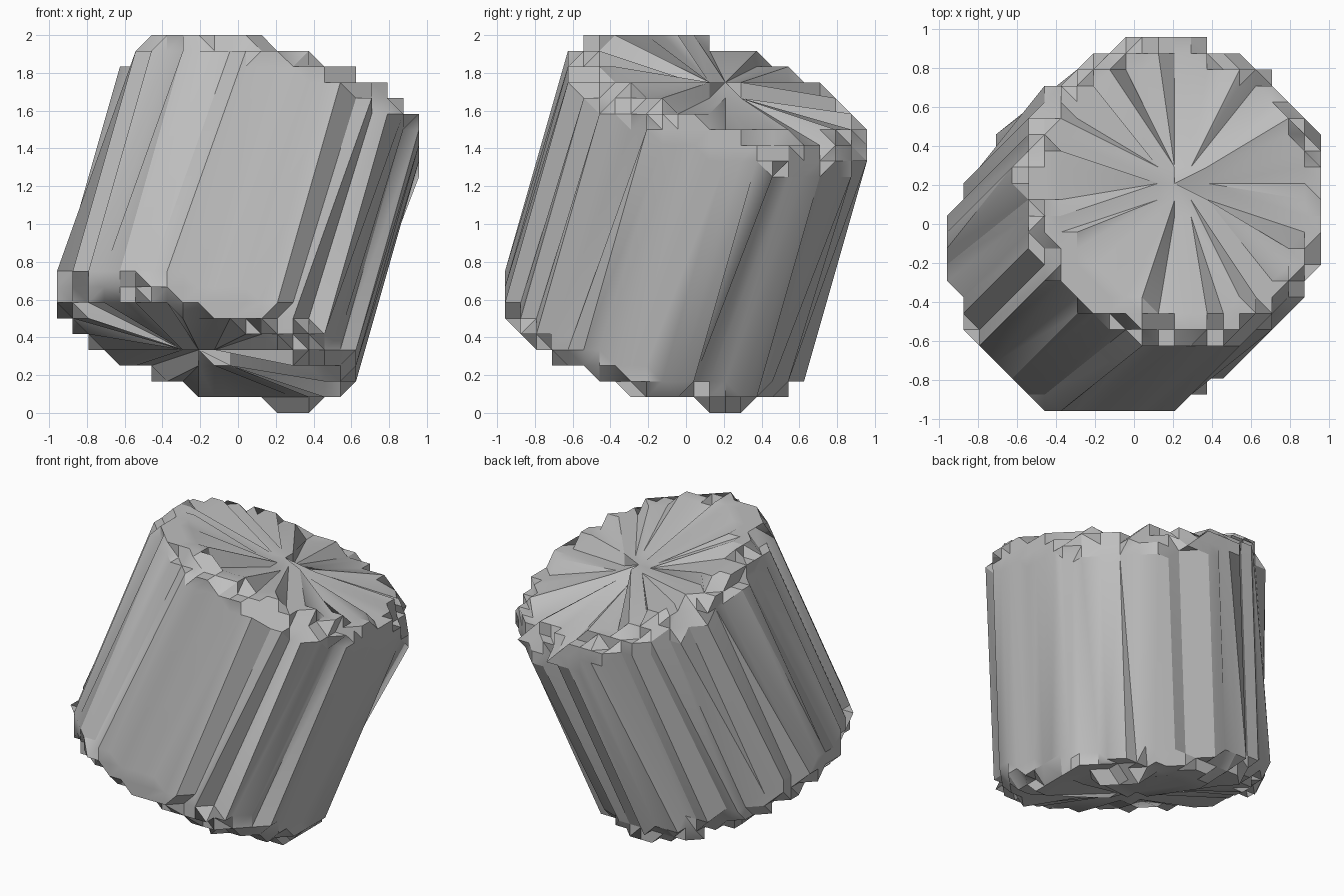
import bpy, bmesh, math
from mathutils import Vector

cube = bpy.data.objects.get("Cube")
if cube:
    bpy.data.objects.remove(cube, do_unlink=True)

SEGMENTS = 64
RADIUS, HALF, BEVEL, HUB = 0.825, 0.77, 0.15, 0.13
CELLS = 12                                  # grid cells per unit
AXIS = Vector((0.31, 0.31, 1)).normalized()
CENTRE = Vector((0.025, -0.02, 0.02))

# Half profile (radius, height): rounded rim, hub ring, cap centre
STEPS = 4
upper = [(RADIUS - BEVEL + BEVEL * math.cos(a), HALF - BEVEL + BEVEL * math.sin(a))
         for a in (math.pi / 2 * k / STEPS for k in range(STEPS + 1))]
upper += [(HUB, HALF), (0, HALF)]
profile = [(r, -h) for r, h in reversed(upper)] + upper


def snap(p):
    """Move a point to the coarse grid, giving the stepped surface."""
    return Vector(((math.floor(p.x * CELLS) + 0.5) / CELLS,
                   (math.floor(p.y * CELLS) + 0.5) / CELLS,
                   1 + round(p.z * CELLS) / CELLS))


# Revolve the profile about the leaning axis
turn = Vector((0, 0, 1)).rotation_difference(AXIS)
bm = bmesh.new()
rings = []
for r, h in profile:
    ring = []
    for s in range(SEGMENTS):
        a = math.tau * s / SEGMENTS
        point = turn @ Vector((r * math.cos(a), r * math.sin(a), h))
        ring.append(bm.verts.new(snap(CENTRE + point)))
    rings.append(ring)
for low, high in zip(rings, rings[1:]):
    for s in range(SEGMENTS):
        t = (s + 1) % SEGMENTS
        bm.faces.new((low[s], low[t], high[t], high[s]))

# Merge points that landed in the same cell
bmesh.ops.remove_doubles(bm, verts=bm.verts, dist=0.001)
bmesh.ops.dissolve_degenerate(bm, edges=bm.edges, dist=0.001)

mesh = bpy.data.meshes.new("leaning_drum")
bm.to_mesh(mesh)
bm.free()
drum = bpy.data.objects.new("leaning_drum", mesh)
bpy.context.collection.objects.link(drum)

# Single plain grey
grey = bpy.data.materials.new("stone_grey")
grey.use_nodes = True
colour = (0.52, 0.52, 0.52, 1)
grey.diffuse_color = colour
grey.node_tree.nodes["Principled BSDF"].inputs["Base Color"].default_value = colour
mesh.materials.append(grey)

bpy.ops.object.select_all(action='DESELECT')
drum.select_set(True)
bpy.context.view_layer.objects.active = drum
bpy.ops.object.shade_smooth_by_angle(angle=math.radians(30))
